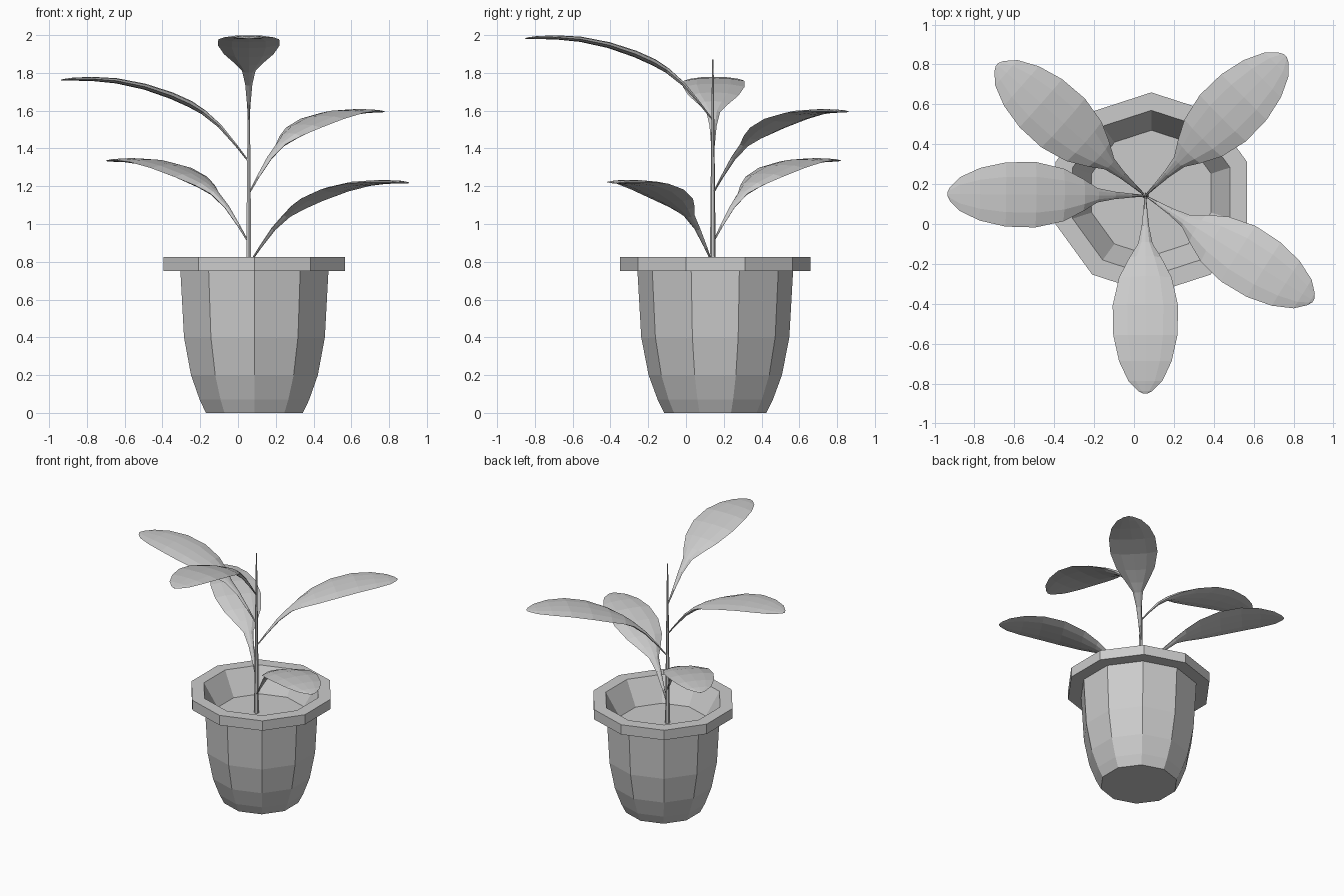
import bpy
import bmesh
from math import sin, cos, pi, radians
from mathutils import Matrix, Vector

cube = bpy.data.objects.get("Cube")
if cube:
    bpy.data.objects.remove(cube, do_unlink=True)

grey = bpy.data.materials.new("plain_grey")
grey.use_nodes = True
grey.diffuse_color = (0.6, 0.6, 0.6, 1)
grey.node_tree.nodes["Principled BSDF"].inputs["Base Color"].default_value = (0.6, 0.6, 0.6, 1)


def loft(name, rings):
    """Skin a list of equal-length point rings and cap both ends."""
    bm = bmesh.new()
    loops = [[bm.verts.new(p) for p in ring] for ring in rings]
    for a, b in zip(loops, loops[1:]):
        for i in range(len(a)):
            j = (i + 1) % len(a)
            bm.faces.new((a[i], a[j], b[j], b[i]))
    bm.faces.new(loops[0])
    bm.faces.new(loops[-1])
    bmesh.ops.recalc_face_normals(bm, faces=bm.faces)
    mesh = bpy.data.meshes.new(name)
    bm.to_mesh(mesh)
    bm.free()
    mesh.materials.append(grey)
    obj = bpy.data.objects.new(name, mesh)
    bpy.context.collection.objects.link(obj)
    return obj


def circle(x, y, z, r, sides):
    return [(x + r * sin(2 * pi * i / sides), y + r * cos(2 * pi * i / sides), z)
            for i in range(sides)]


# Ten-sided pot: outer wall, rim, inner wall and soil floor
pot_profile = [(0.27, 0), (0.305, 0.07), (0.353, 0.2), (0.392, 0.4), (0.412, 0.75),
               (0.505, 0.75), (0.505, 0.825), (0.415, 0.825), (0.315, 0.65)]
loft("pot", [circle(0.087, 0.155, z, r, 10) for r, z in pot_profile])

# Tapered stem
STEM_X, STEM_Y = 0.057, 0.142
loft("stem", [circle(STEM_X, STEM_Y, z, r, 6)
              for z, r in [(0.64, 0.017), (1.25, 0.011), (1.87, 0.004)]])

# Leaf spine: distance from stem, height, half width, half thickness
LEAF = [(0, 0, 0.004, 0.004), (0.07, 0.09, 0.01, 0.006), (0.155, 0.19, 0.019, 0.01),
        (0.24, 0.262, 0.036, 0.014), (0.31, 0.305, 0.08, 0.018), (0.41, 0.35, 0.132, 0.018),
        (0.55, 0.397, 0.164, 0.016), (0.7, 0.428, 0.161, 0.014), (0.83, 0.438, 0.132, 0.011),
        (0.93, 0.437, 0.085, 0.008), (0.98, 0.434, 0.035, 0.004), (0.993, 0.432, 0.01, 0.002)]


def leaf(name, angle, height):
    # Lens-shaped cross-section, kept upright to the spine
    rings = []
    for k, (d, z, w, t) in enumerate(LEAF):
        p, n = LEAF[max(k - 1, 0)], LEAF[min(k + 1, len(LEAF) - 1)]
        along = Vector((n[0] - p[0], 0, n[1] - p[1])).normalized()
        up = Vector((-along.z, 0, along.x))
        section = [(1, 0), (0.55, 0.8), (0, 1), (-0.55, 0.8),
                   (-1, 0), (-0.55, -0.8), (0, -1), (0.55, -0.8)]
        rings.append([Vector((d, w * s, z)) + up * (t * h) for s, h in section])
    obj = loft(name, rings)
    obj.data.transform(Matrix.Translation((STEM_X, STEM_Y, height))
                       @ Matrix.Rotation(radians(angle), 4, 'Z'))


# Five leaves spiralling up the stem
leaf("leaf_front_left", -32, 0.785)
leaf("leaf_back_right", 138.5, 0.9)
leaf("leaf_back_left", 45, 1.16)
leaf("leaf_right", 179.5, 1.33)
leaf("leaf_front", 270, 1.55)
